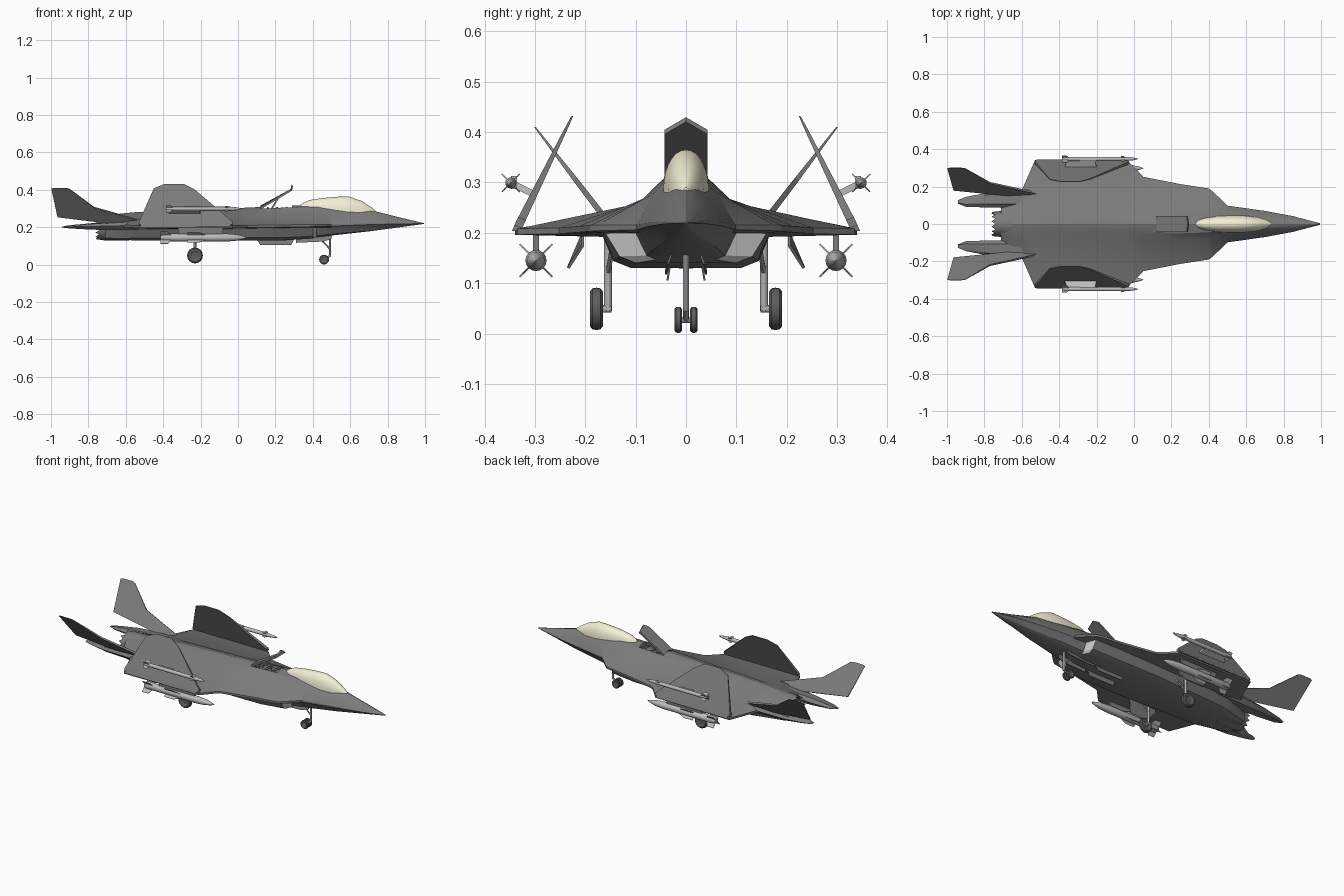
import bpy, bmesh, math
from mathutils import Vector

if "Cube" in bpy.data.objects:
    bpy.data.objects.remove(bpy.data.objects["Cube"])

# Paint colours, picked by part name (first match wins)
COLOURS = {"canopy": (.90, .87, .66), "wheel": (.11, .11, .11), "fin_": (.2, .2, .2), "missile": (.5, .5, .5),
           "rail": (.5, .5, .5), "strut": (.45, .45, .45), "axle": (.45, .45, .45), "fork": (.45, .45, .45),
           "brace": (.45, .45, .45), "intake": (.6, .6, .6), "": (.2, .2, .2)}


def paint(name):
    key = next(k for k in COLOURS if k in name)
    label = (key or "dark_skin") + "_paint"
    mat = bpy.data.materials.get(label) or bpy.data.materials.new(label)
    mat.diffuse_color = (*COLOURS[key], 1)
    mat.use_nodes = True
    mat.node_tree.nodes["Principled BSDF"].inputs["Base Color"].default_value = mat.diffuse_color
    return mat


def make(name, verts, faces, mirror=False, smooth=30):
    me = bpy.data.meshes.new(name)
    me.from_pydata([tuple(v) for v in verts], [], faces)
    bm = bmesh.new()
    bm.from_mesh(me)
    bmesh.ops.remove_doubles(bm, verts=bm.verts, dist=1e-5)
    bmesh.ops.recalc_face_normals(bm, faces=bm.faces)
    bm.to_mesh(me)
    bm.free()
    me.materials.append(paint(name))
    ob = bpy.data.objects.new(name, me)
    bpy.context.collection.objects.link(ob)
    if smooth:
        bpy.ops.object.select_all(action='DESELECT')
        ob.select_set(True)
        bpy.context.view_layer.objects.active = ob
        bpy.ops.object.shade_smooth_by_angle(angle=math.radians(smooth))
    if mirror:
        m = ob.modifiers.new("mirror", 'MIRROR')
        m.use_axis = (False, True, False)
        m.use_mirror_merge = False
    return ob


def loft(name, rings, **kw):
    n = len(rings[0])
    faces = [(i * n + j, i * n + (j + 1) % n, (i + 1) * n + (j + 1) % n, (i + 1) * n + j)
             for i in range(len(rings) - 1) for j in range(n)]
    faces += [tuple(range(n)), tuple(range((len(rings) - 1) * n, len(rings) * n))]
    return make(name, [v for r in rings for v in r], faces, **kw)


def plate(name, pts, off, scale=None, **kw):
    """Flat polygon thickened by vector off, optionally scaled per point."""
    scale = scale or [1] * len(pts)
    off = Vector(off)
    return loft(name, [[Vector(p) + off * s * k for p, s in zip(pts, scale)] for k in (.5, -.5)], smooth=0, **kw)


def box(name, x0, x1, y0, y1, z0, z1, **kw):
    z = (z0 + z1) / 2
    return plate(name, [(x0, y0, z), (x1, y0, z), (x1, y1, z), (x0, y1, z)], (0, 0, z1 - z0), **kw)


def lathe(name, prof, origin, direction=(1, 0, 0), n=16, **kw):
    """Revolve (distance, radius) points about a line."""
    d = Vector(direction).normalized()
    u = d.orthogonal().normalized()
    w = d.cross(u)
    return loft(name, [[Vector(origin) + d * t + (u * math.cos(k * math.tau / n) + w * math.sin(k * math.tau / n)) * r
                        for k in range(n)] for t, r in prof], **kw)


def rod(name, a, b, r, n=12, **kw):
    d = Vector(b) - Vector(a)
    return lathe(name, [(0, r), (d.length, r)], a, d, n, **kw)


# Blended fuselage and inner wings: x, top z, top y, shoulder y z, edge y z, root y, belly y z
stations = [
    (.995, .222, .002, .003, .221, .004, .220, .003, .002, .218),
    (.85, .256, .010, .028, .242, .042, .222, .036, .022, .198),
    (.70, .294, .020, .045, .265, .070, .221, .062, .045, .178),
    (.50, .312, .035, .062, .280, .098, .216, .092, .070, .156),
    (.42, .318, .040, .072, .274, .175, .216, .100, .078, .147),
    (.40, .318, .045, .078, .270, .190, .215, .160, .132, .140),
    (.25, .315, .050, .085, .268, .213, .213, .165, .143, .130),
    (.05, .305, .050, .095, .260, .252, .210, .165, .145, .130),
    (-.03, .302, .050, .100, .257, .335, .208, .165, .145, .130),
    (-.53, .282, .045, .100, .250, .340, .208, .150, .120, .130),
    (-.60, .276, .042, .088, .247, .180, .212, .130, .100, .131),
    (-.71, .264, .035, .070, .240, .085, .205, .082, .075, .134),
]
rings = []
for x, zt, ty, sy, sz, ey, ez, ry, by, zb in stations:
    h = [(ty, zt - ty * .25), (sy, sz), (ey, ez), (ey, ez - min(.012, ey * .1)),
         (ry, ez - min(.016, ey * .2)), (by, zb + by * .1), (by * .75, zb)]
    rings.append([(x, 0, zt)] + [(x, y, z) for y, z in h] + [(x, -y, z) for y, z in reversed(h)])
body = loft("fuselage", rings, smooth=22)

# Pale intake mouths
body.data.materials.append(paint("intake"))
for f in body.data.polygons:
    if .40 < f.center.x < .42 and f.center.z < .195 and abs(f.center.y) > .09:
        f.material_index = 1

# Lift fan bay cut into the spine
cutter = box("bay_cutter", .13, .29, -.038, .038, .285, .40)
cutter.hide_render = cutter.hide_viewport = True
cut = body.modifiers.new("fan_bay", 'BOOLEAN')
cut.object = cutter
lathe("lift_rotor_hub", [(0, .016), (.015, .012), (.02, .004)], (.21, 0, .284), (0, 0, 1))
for i in range(3):
    rod("lift_vane", (.16 + i * .05, -.037, .303), (.16 + i * .05, .037, .303), .006)

# Raised lift fan door
door = [(.12, -.042, .302), (.125, 0, .312), (.12, .042, .302),
        (.285, .043, .400), (.290, 0, .425), (.285, -.043, .400)]
plate("lift_door", door, (-.007, 0, .009))
rod("lift_door_strut", (.18, .02, .30), (.22, .02, .365), .004, mirror=True)

# Canopy
rings = []
for x, base, top, w in [(.33, .300, .317, .010), (.345, .298, .328, .022), (.38, .294, .345, .033),
                        (.45, .290, .356, .043), (.53, .285, .363, .046), (.59, .280, .365, .045),
                        (.66, .275, .341, .036), (.71, .272, .309, .022), (.735, .272, .290, .007)]:
    rings.append([(x, w * math.cos(k * math.pi / 14), base + (top - base) * math.sin(k * math.pi / 14) ** .9)
                  if 0 < k < 14 else (x, w * (1 if k == 0 else -1), base) for k in range(15)])
loft("canopy", rings, smooth=40)

# Exhaust nozzle with sawtooth petals
n = 28
rings = []
for x, r, saw in [(-.58, .070, 0), (-.70, .071, 0), (-.762, .064, 1), (-.752, .056, 1), (-.64, .045, 0)]:
    rings.append([(x + .02 * saw * (k % 2), r * math.cos(k * math.tau / n), .199 + r * math.sin(k * math.tau / n))
                  for k in range(n)])
loft("exhaust_nozzle", rings)

# Tail booms
rings = []
for x, a, b, z0, z1 in [(-.40, .09, .17, .19, .235), (-.60, .085, .178, .185, .233),
                        (-.78, .088, .168, .187, .222), (-.90, .092, .145, .194, .211),
                        (-.94, .108, .128, .199, .204)]:
    m = (z0 + z1) / 2
    rings.append([(x, a, m), (x, a + (b - a) / 4, z1), (x, b - .012, z1 - .004), (x, b, m),
                  (x, b - (b - a) / 4, z0), (x, a + .01, z0)])
loft("tail_boom", rings, mirror=True)

# Outward canted tail fins
fin = [(-.47, -.06), (-.77, .42), (-.90, .97), (-.92, 1), (-.985, 1), (-.998, .98), (-.965, .13), (-.68, -.06)]
plate("tail_surface", [(x, .163 + .137 * t, .232 + .178 * t) for x, t in fin], (0, .010, -.007),
      [1, .8, .25, .2, .2, .2, .5, 1], mirror=True)

# Folded outer wing panels
wing = [(-.03, .212), (-.03, .228), (-.23, .400), (-.29, .432), (-.39, .432), (-.45, .408), (-.53, .225), (-.53, .212)]
plate("folded_wing", [(x, .337 - .49 * (z - .205), z) for x, z in wing], (0, .015, .006),
      [1, 1, .4, .2, .2, .35, 1, 1], mirror=True)
plate("fold_hinge", [(-.28, .326, .206), (-.28, .346, .203), (-.28, .336, .226)], (.48, 0, 0), mirror=True)


def missile(name, y, z, prof, fins):
    lathe(name, prof, (0, y, z), mirror=True)
    for x0, x1, span, sweep in fins:
        for k in range(4):
            a = math.radians(45 + 90 * k)
            c, s = math.cos(a), math.sin(a)
            pts = [(x0, 0), (x1, 0), (x1 - sweep, span), (x0, span)]
            plate(name + "_vane", [(x, y + r * c, z + r * s) for x, r in pts],
                  (0, -s * .003, c * .003), mirror=True)


# Heavy missiles below the wing and slim ones on the folded panels
missile("heavy_missile", .298, .145,
        [(-.415, .014), (-.40, .021), (-.06, .021), (-.01, .017), (.03, .008), (.05, .001)],
        [(-.415, -.345, .046, .03), (-.27, -.12, .037, .09)])
box("heavy_pylon", -.32, -.08, .292, .304, .16, .207, mirror=True)
missile("slim_missile", .348, .299,
        [(-.385, .010), (-.37, .011), (-.04, .011), (0, .007), (.022, .001)],
        [(-.385, -.34, .025, .02), (-.07, -.03, .019, .025)])
plate("slim_rail", [(-.37, .305, .278), (-.20, .305, .278), (-.21, .348, .299), (-.36, .348, .299)],
      (0, -.005, .012), mirror=True)
box("slim_rail_block", -.29, -.20, .336, .348, .287, .313, mirror=True)


def wheel(name, x, y, z, r, w):
    half = [(.3, .4), (.5, .6), (.5, .82), (.3, .97)]
    prof = [(-w * a, r * b) for a, b in half] + [(0, r)] + [(w * a, r * b) for a, b in reversed(half)]
    lathe(name, prof, (x, y, z), (0, 1, 0), 24, mirror=True)


# Main landing gear
wheel("main_wheel", -.23, .178, .049, .042, .026)
rod("main_strut", (-.23, .155, .045), (-.23, .155, .21), .008, mirror=True)
rod("main_axle", (-.23, .148, .049), (-.23, .185, .049), .008, mirror=True)
rod("main_brace", (-.23, .155, .12), (-.16, .145, .18), .005, mirror=True)
plate("main_gear_door", [(-.32, .205, .198), (-.14, .205, .198), (-.14, .205, .175), (-.17, .234, .130),
                         (-.29, .234, .130), (-.32, .205, .175)], (0, .005, .003), mirror=True)

# Nose landing gear
wheel("nose_wheel", .46, .0155, .027, .026, .015)
rod("nose_strut", (.492, 0, .045), (.492, 0, .17), .006)
rod("nose_fork", (.494, 0, .05), (.46, 0, .027), .006)
rod("nose_axle", (.46, -.02, .027), (.46, .02, .027), .006)
rod("nose_brace", (.49, 0, .085), (.43, 0, .15), .004)
plate("nose_gear_door", [(.31, .028, .15), (.50, .028, .16), (.50, .036, .138), (.46, .040, .124), (.31, .040, .117)],
      (0, .004, 0), mirror=True)

# Belly doors below the lift fan
plate("belly_door", [(.10, .032, .135), (.30, .032, .135), (.285, .037, .105), (.12, .037, .105)],
      (0, .004, 0), mirror=True)
